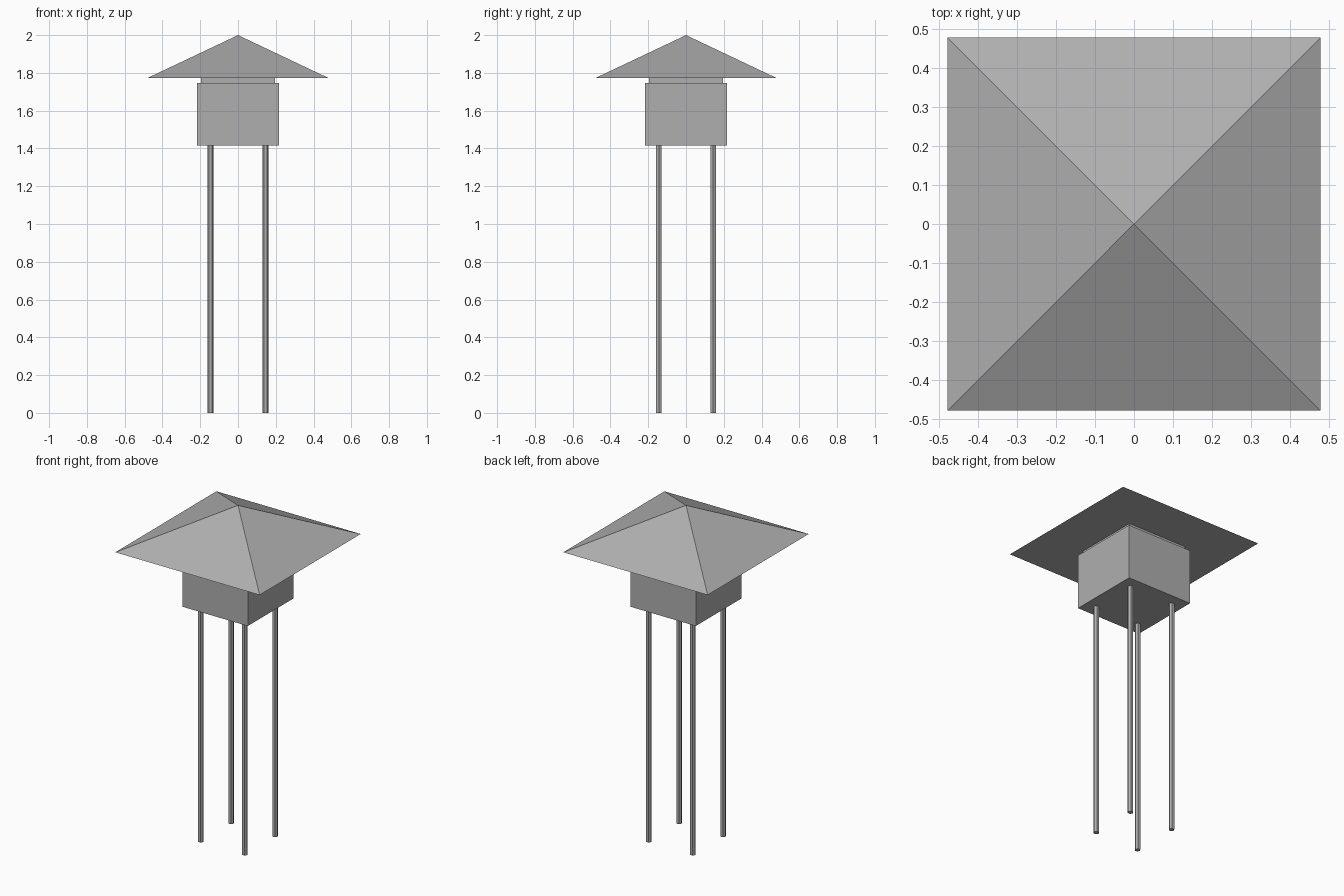
import bpy
import math

if "Cube" in bpy.data.objects:
    bpy.data.objects.remove(bpy.data.objects["Cube"])

grey = bpy.data.materials.new("dark_grey")
grey.diffuse_color = (0.43, 0.43, 0.43, 1)
grey.use_nodes = True
grey.node_tree.nodes["Principled BSDF"].inputs["Base Color"].default_value = grey.diffuse_color


def prism(name, sides, radius, top_radius, z0, z1, turn, x=0.0, y=0.0):
    """Upright prism or pyramid between two heights, turned about z."""
    bpy.ops.mesh.primitive_cone_add(vertices=sides, radius1=radius, radius2=top_radius,
                                    depth=z1 - z0, location=(x, y, (z0 + z1) / 2),
                                    rotation=(0, 0, turn))
    ob = bpy.context.object
    ob.name = name
    ob.data.materials.append(grey)
    bpy.ops.object.transform_apply(location=False, rotation=True, scale=False)


def square(name, half, z0, z1, top_half=None):
    """Square block, or pyramid when the top half width is zero."""
    top = half if top_half is None else top_half
    r2 = math.sqrt(2)
    prism(name, 4, half * r2, top * r2, z0, z1, math.pi / 4)


# Four slim six-sided legs
for side, x in (("left", -0.146), ("right", 0.146)):
    for end, y in (("front", -0.144), ("back", 0.144)):
        prism(f"{end}_{side}_leg", 6, 0.016, 0.016, 0.0, 1.416, math.pi / 2, x, y)

# Tank body with a recessed neck under the roof
square("body", 0.216, 1.416, 1.747)
square("neck", 0.196, 1.747, 1.773)

# Overhanging pyramid roof
square("roof", 0.479, 1.773, 2.0, 0.0)
